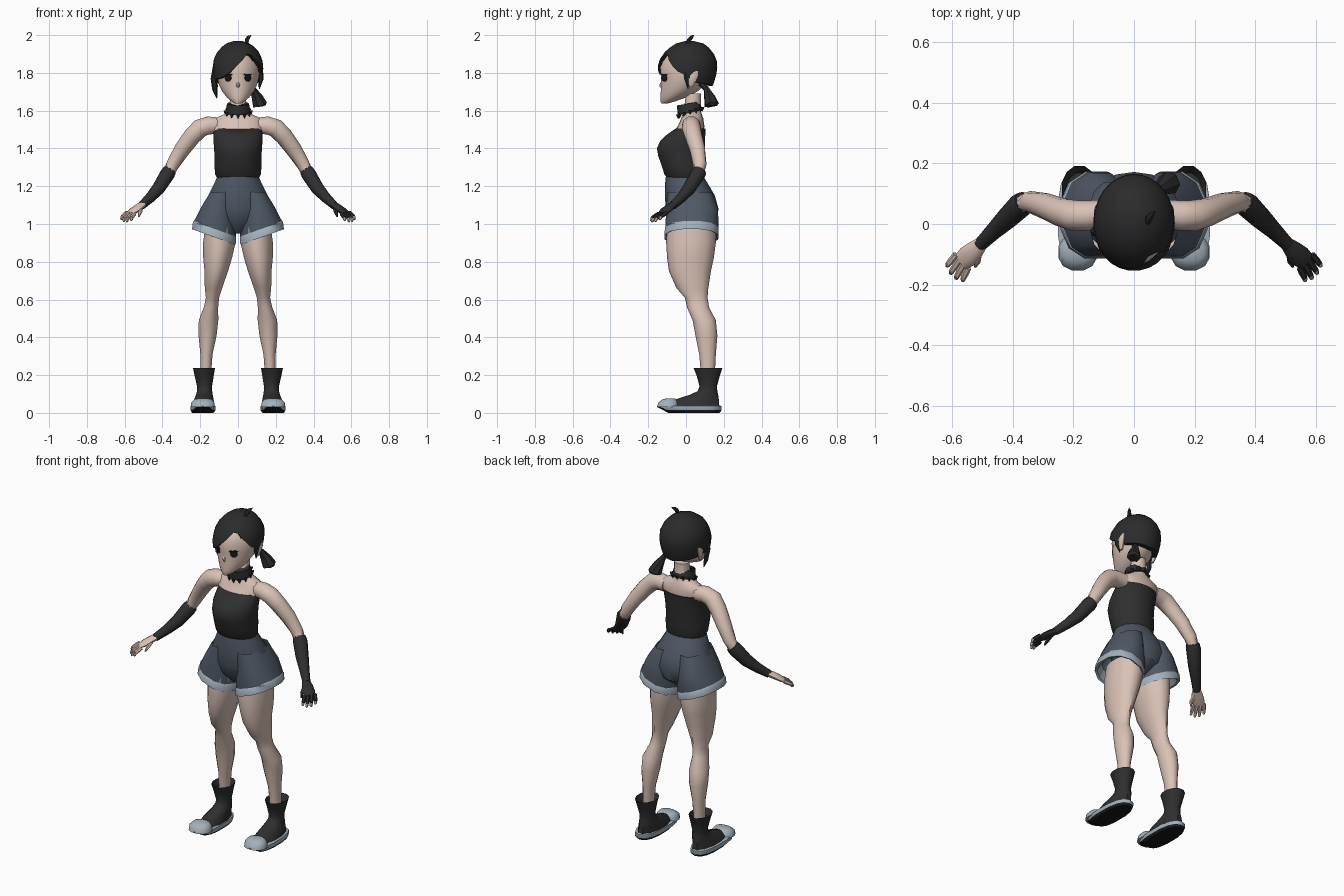
import bpy, bmesh, math
from mathutils import Vector
from mathutils.bvhtree import BVHTree


def material(name, rgb):
    m = bpy.data.materials.new(name)
    m.diffuse_color = (*rgb, 1)
    return m


SKIN = material("skin", (0.70, 0.54, 0.465))
BLACK = material("black cloth", (0.028, 0.028, 0.028))
HAIR = material("dark hair", (0.024, 0.024, 0.025))
BLUE = material("slate blue", (0.078, 0.098, 0.13))
PALE = material("pale grey blue", (0.37, 0.44, 0.50))
EYE = material("eye black", (0.01, 0.01, 0.01))


def skin_rings(name, rings, mats, side=1, rule=None, caps=True):
    """Join rings of points with quads; rule(face centre) gives the material index."""
    bm = bmesh.new()
    rows = [[bm.verts.new((p[0] * side, p[1], p[2])) for p in r] for r in rings]
    n = len(rows[0])
    for a, b in zip(rows, rows[1:]):
        for i in range(n):
            j = (i + 1) % n
            bm.faces.new((a[i], a[j], b[j], b[i]))
    if caps:
        bm.faces.new(rows[0])
        bm.faces.new(rows[-1])
    bmesh.ops.recalc_face_normals(bm, faces=bm.faces[:])
    if rule:
        for f in bm.faces:
            f.material_index = rule(f.calc_center_median())
    me = bpy.data.meshes.new(name)
    bm.to_mesh(me)
    bm.free()
    for m in mats:
        me.materials.append(m)
    ob = bpy.data.objects.new(name, me)
    bpy.context.collection.objects.link(ob)
    return ob


def oval(z, cx, rx, y0, y1, tilt=0, n=14, p=2.0):
    pts = []
    for i in range(n):
        a = math.tau * (i + 0.5) / n
        c, s = math.cos(a), math.sin(a)
        x = rx * math.copysign(abs(c) ** (2 / p), c)
        y = (y0 + y1) / 2 + (y1 - y0) / 2 * math.copysign(abs(s) ** (2 / p), s)
        pts.append((cx + x, y, z + tilt * x))
    return pts


def loft(name, table, mats, side=1, n=14, p=2.0, rule=None, caps=True):
    return skin_rings(name, [oval(*r, n=n, p=p) for r in table], mats, side, rule, caps)


def tube(name, pts, radii, mats, side=1, n=10, caps=True):
    """Tube along a path; a radius may be a (flat, thick) pair."""
    P = [Vector(q) for q in pts]
    whole = (P[-1] - P[0]).normalized()
    ref = Vector((0, 1, 0)) if abs(whole.z) > 0.9 else Vector((0, 0, 1))
    rings = []
    for i, q in enumerate(P):
        d = (P[min(i + 1, len(P) - 1)] - P[max(i - 1, 0)]).normalized()
        u = d.cross(ref).normalized()
        v = d.cross(u)
        r = radii[i]
        ru, rv = r if isinstance(r, tuple) else (r, r)
        rings.append([q + u * ru * math.cos(math.tau * k / n) + v * rv * math.sin(math.tau * k / n)
                      for k in range(n)])
    return skin_rings(name, rings, mats, side, None, caps)


def lerp(table, x):
    """Interpolate rows (key, value...) with rising keys."""
    for a, b in zip(table, table[1:]):
        if x <= b[0]:
            t = max(0, (x - a[0]) / (b[0] - a[0]))
            return [p + (q - p) * t for p, q in zip(a[1:], b[1:])]
    return list(table[-1][1:])


# Neck, shoulders and chest
loft("upper_torso", [(1.69, 0, .043, .0, .08), (1.60, 0, .046, -.012, .078), (1.578, 0, .08, -.02, .085),
                     (1.558, 0, .128, -.026, .092), (1.52, 0, .142, -.042, .097),
                     (1.47, 0, .125, -.085, .095), (1.40, 0, .11, -.10, .085)], [SKIN], n=18)

# Strapless top with a dipped neckline
rows = [oval(*r, n=24) for r in [
    (1.243, 0, .112, -.10, .088), (1.262, 0, .122, -.115, .094), (1.31, 0, .126, -.13, .097),
    (1.36, 0, .125, -.148, .099), (1.40, 0, .128, -.155, .101), (1.44, 0, .131, -.138, .102),
    (1.475, 0, .131, -.10, .103), (1.505, 0, .130, -.062, .104)]]
rows[-1] = [(x, y - .025 * math.exp(-(x / .03) ** 2), z - .025 * math.exp(-(x / .03) ** 2))
            if y < 0 else (x, y, z) for x, y, z in rows[-1]]
skin_rings("strapless_top", rows, [BLACK])

# Choker with small points hanging from its rim
tube("choker", [(0, .022, 1.59), (0, .012, 1.638), (0, .014, 1.636)],
     [(.068, .066), (.058, .062), (.045, .045)], [BLACK], n=16)
for k in range(12):
    a = math.tau * k / 12
    x, y = .066 * math.cos(a), .022 + .064 * math.sin(a)
    z = 1.592 + .3 * (y - .022)
    tube("choker_point", [(x, y, z + .008), (x * 1.05, y, z - .016)], [.013, .001], [BLACK], n=5)

# Shorts: hips plus two flared legs with a pale hem
loft("shorts_hips", [(1.262, 0, .106, -.106, .086), (1.22, 0, .125, -.11, .112), (1.15, 0, .161, -.112, .153),
                     (1.08, 0, .172, -.107, .172), (1.01, 0, .12, -.09, .16), (.95, 0, .03, -.03, .08)],
     [BLUE], n=18)
for s in (1, -1):
    loft("shorts_leg", [(1.17, .08, .068, -.10, .14), (1.08, .106, .092, -.109, .173, .1),
                        (1.01, .117, .108, -.112, .176, .25), (.972, .123, .115, -.112, .174, .36)],
         [BLUE], s, n=12, p=2.3, caps=False)
    loft("shorts_hem", [(.976, .123, .114, -.110, .172, .36), (.970, .124, .118, -.116, .177, .36),
                        (.931, .128, .119, -.118, .175, .36), (.936, .126, .108, -.107, .164, .36),
                        (1.0, .11, .085, -.10, .155, .2)], [PALE], s, n=12, p=2.3, caps=False)

    # Legs
    loft("leg", [(1.0, .092, .082, -.10, .155), (.90, .099, .088, -.105, .158), (.82, .108, .078, -.10, .147),
                 (.75, .115, .064, -.09, .132), (.66, .13, .047, -.05, .118), (.61, .135, .036, -.006, .114),
                 (.56, .143, .039, .005, .122), (.49, .156, .053, .035, .158), (.41, .161, .049, .05, .166),
                 (.31, .167, .033, .07, .158), (.19, .172, .029, .08, .152)], [SKIN], s)

    # Ankle boots with soles and toe caps
    loft("boot", [(.20, .179, .045, .06, .17), (.237, .180, .060, .038, .195), (.195, .179, .052, .055, .181),
                  (.14, .177, .041, .070, .165), (.115, .177, .042, .060, .168), (.095, .178, .046, .015, .173),
                  (.07, .181, .054, -.065, .178), (.03, .184, .062, -.11, .182)], [BLACK], s, n=12)
    sole = loft("sole", [(0, .186, .058, -.105, .178), (.014, .186, .067, -.150, .188),
                         (.036, .186, .067, -.155, .188), (.04, .186, .055, -.14, .178)],
                [PALE, EYE], s, n=14, p=2.5, rule=lambda c: 1 if c.z < .01 else 0)
    for v in sole.data.vertices:
        if v.co.y < -.1 and v.co.z < .03:
            v.co.z += .016
    loft("toe_cap", [(.03, .186, .066, -.155, -.03), (.055, .186, .063, -.148, -.04),
                     (.072, .185, .048, -.125, -.05), (.077, .185, .02, -.10, -.06)], [PALE], s, n=12, p=2.3)

    # Arms
    tube("upper_arm", [(.10, .035, 1.52), (.155, .028, 1.522), (.20, .028, 1.508), (.245, .04, 1.462),
                       (.295, .06, 1.395), (.345, .073, 1.315), (.37, .066, 1.265), (.40, .04, 1.225)],
         [.045, .050, .051, .047, .043, .036, .033, .028], [SKIN], s)
    tube("long_glove", [(.362, .073, 1.282), (.375, .062, 1.262), (.42, .018, 1.19), (.465, -.025, 1.14),
                        (.51, -.07, 1.098)], [.037, .041, .036, .028, .022], [BLACK], s)

    # Hands: one gloved with bare fingertips, the other bare
    hand = BLACK if s > 0 else SKIN
    tube("palm", [(.50, -.06, 1.106), (.525, -.085, 1.09), (.55, -.108, 1.072), (.572, -.126, 1.056)],
         [(.021, .018), (.031, .018), (.036, .016), (.03, .010)], [hand], s)
    tips = [(.618, -.140, 1.022), (.606, -.165, 1.012), (.588, -.182, 1.010), (.565, -.188, 1.016)]
    for k, t in enumerate(tips):
        f = (k - 1.5) / 1.5
        a = Vector((.568 - .020 * f, -.123 - .022 * f, 1.058 - .003 * f))
        t = Vector(t)
        m = a.lerp(t, .72) + Vector((.004, -.003, .006))
        tube("finger", [a, a.lerp(m, .6), m], [.011, .011, .0095], [hand], s, n=6)
        tube("fingertip", [m, m.lerp(t, .7), t], [.0092, .008, .003], [SKIN], s, n=6)
    tube("thumb", [(.515, -.095, 1.085), (.518, -.125, 1.062), (.525, -.142, 1.038)],
         [.013, .011, .004], [hand], s, n=6)

# Head
head = loft("head", [(1.637, 0, .014, -.130, -.10), (1.648, 0, .034, -.135, -.06), (1.67, 0, .06, -.136, .0),
                     (1.70, 0, .083, -.135, .06), (1.735, 0, .102, -.134, .10), (1.78, 0, .113, -.133, .125),
                     (1.83, 0, .117, -.139, .14), (1.89, 0, .10, -.11, .125), (1.94, 0, .05, -.04, .08)],
            [SKIN], n=20, p=1.85)
tube("nose", [(0, -.125, 1.757), (0, -.133, 1.735), (0, -.134, 1.722)],
     [.004, .010, .005], [SKIN], n=6)

# Eyes and lashes set flat on the face, ears at the sides
tree = BVHTree.FromPolygons([v.co for v in head.data.vertices], [p.vertices for p in head.data.polygons])
for s in (1, -1):
    for name, z, rx, rz in (("eye", 1.772, .021, .019), ("lash", 1.790, .027, .005)):
        co, no, _, _ = tree.ray_cast(Vector((.053 * s, -1, z)), Vector((0, 1, 0)))
        u = Vector((0, 0, 1)).cross(no).normalized()
        w = no.cross(u)
        rings = [[co + no * h + u * rx * k * math.cos(math.tau * i / 12) + w * rz * k * math.sin(math.tau * i / 12)
                  for i in range(12)] for h, k in ((-.004, 1), (.003, 1), (.0045, .7))]
        skin_rings(name, rings, [EYE])
    loft("ear", [(1.725, .112, .006, .015, .035), (1.75, .117, .010, .012, .05), (1.785, .121, .012, .012, .065),
                 (1.81, .122, .006, .03, .065)], [SKIN], s, n=8)

# Hair cap whose lower edge follows a swept fringe
shape = [(1.70, .105, -.13, .128), (1.74, .12, -.148, .145), (1.78, .131, -.155, .158),
         (1.82, .135, -.153, .166), (1.87, .130, -.14, .163), (1.92, .106, -.105, .138),
         (1.955, .066, -.055, .095), (1.97, .02, 0, .035)]
edge = [(-180, 1.73), (-120, 1.745), (-80, 1.765), (-45, 1.772), (-25, 1.792), (-8, 1.825), (10, 1.865),
        (24, 1.90), (32, 1.905), (50, 1.86), (70, 1.81), (90, 1.785), (110, 1.75), (180, 1.73)]
rings = []
for t in (0, .06, .15, .3, .45, .6, .75, .88, 1, 1.0001):
    ring = []
    for i in range(30):
        deg = -180 + 12 * i
        a = math.radians(deg)
        z = 1.97 - (1.97 - lerp(edge, deg)[0]) * min(t, 1)
        rx, y0, y1 = lerp(shape, z)
        k = .86 if t > 1 else 1
        ring.append((k * rx * math.sin(a), (y0 + y1) / 2 - k * (y1 - y0) / 2 * math.cos(a), z))
    rings.append(ring)
skin_rings("hair_cap", rings, [HAIR])

# Loose locks, side tail and cowlick
tube("long_side_lock", [(-.122, -.03, 1.83), (-.128, -.025, 1.77), (-.122, -.018, 1.71), (-.112, -.012, 1.665)],
     [.012, .017, .014, .002], [HAIR], n=6)
tube("short_side_lock", [(.120, -.005, 1.82), (.122, .002, 1.77), (.113, .012, 1.715)],
     [.012, .014, .002], [HAIR], n=6)
tube("side_tail", [(.06, .08, 1.745), (.078, .108, 1.715), (.10, .125, 1.67), (.115, .135, 1.632), (.116, .136, 1.624)],
     [.018, .016, .031, .040, .030], [HAIR], n=7)
tube("cowlick", [(.045, .0, 1.95), (.048, .018, 1.975), (.057, .03, 1.99), (.07, .042, 2.0)],
     [.008, .012, .010, .001], [HAIR], n=5)

# Smooth shading with sharp creases kept
bpy.ops.object.select_all(action="SELECT")
bpy.context.view_layer.objects.active = head
bpy.ops.object.shade_smooth_by_angle(angle=math.radians(42))
